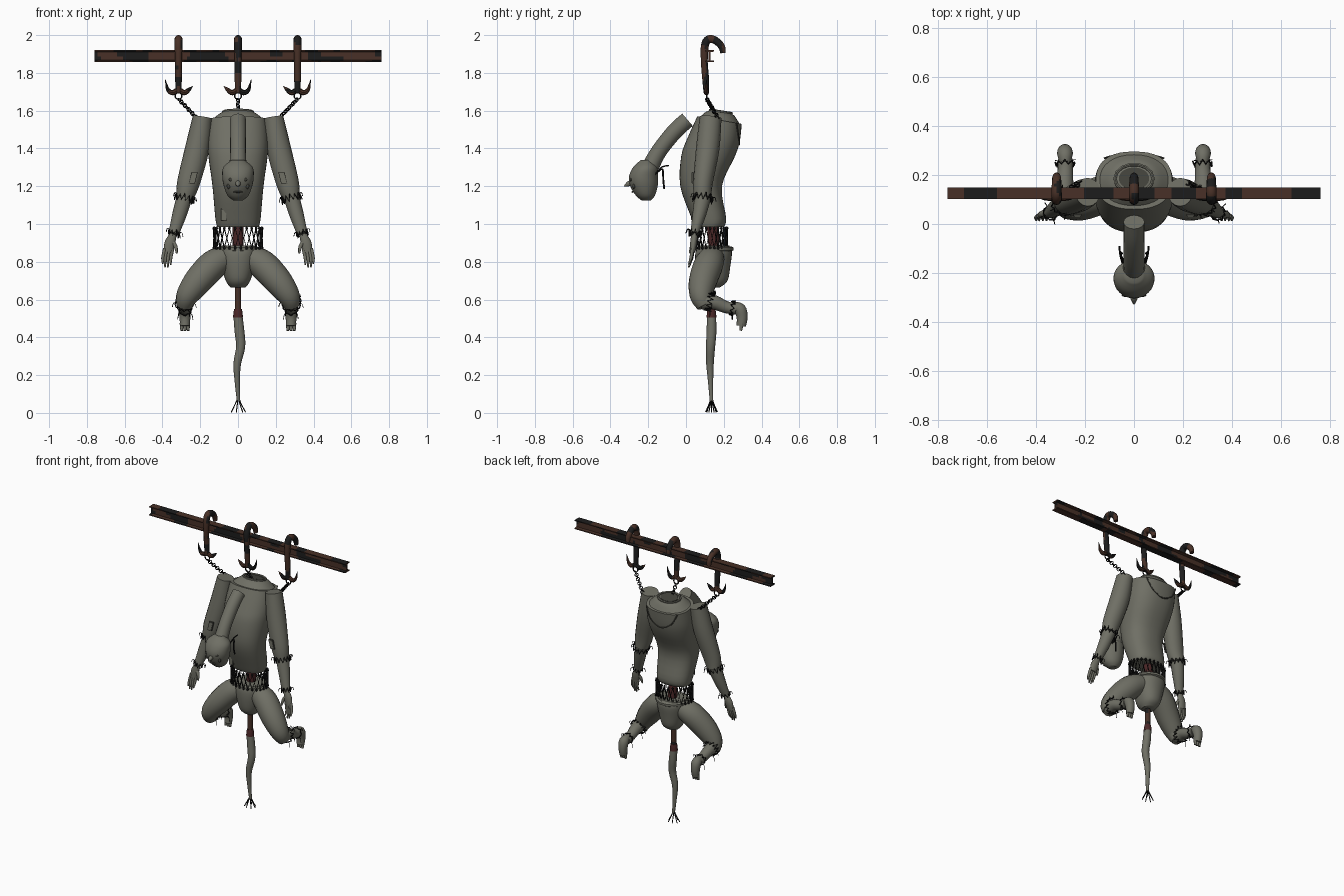
import bpy, bmesh, math, random
from math import sin, cos, pi, tau
from mathutils import Vector, noise

random.seed(4)
cube = bpy.data.objects.get("Cube")
if cube:
    bpy.data.objects.remove(cube)


def material(name, r, g, b):
    m = bpy.data.materials.new(name)
    m.use_nodes = True
    m.diffuse_color = (r, g, b, 1)
    m.node_tree.nodes["Principled BSDF"].inputs["Base Color"].default_value = (r, g, b, 1)
    return m


SKIN = material("grey skin", .16, .16, .13)
SHADE = material("dark skin", .055, .055, .045)
RUST = material("rust", .065, .03, .02)
IRON = material("black iron", .012, .012, .012)
WIRE = material("black wire", .006, .006, .006)
RED = material("dark red", .07, .02, .02)


def skin(bm, rings, closed=False):
    """Join rings of points into a surface, capped unless closed."""
    vs = [[bm.verts.new(p) for p in ring] for ring in rings]
    n = len(vs[0])
    for a, b in zip(vs, vs[1:] + vs[:1] if closed else vs[1:]):
        for i in range(n):
            j = (i + 1) % n
            bm.faces.new((a[i], a[j], b[j], b[i]))
    if not closed:
        bm.faces.new(vs[0])
        bm.faces.new(vs[-1])


def spline(keys, steps):
    out = []
    for i in range(len(keys) - 1):
        quad = [keys[max(i - 1, 0)], keys[i], keys[i + 1], keys[min(i + 2, len(keys) - 1)]]
        for k in range(steps):
            t = k / steps
            out.append(tuple(b + .5 * t * (c - a + t * (2 * a - 5 * b + 4 * c - d + t * (3 * (b - c) + d - a)))
                             for a, b, c, d in zip(*quad)))
    return out + [keys[-1]]


def sweep(bm, keys, r=None, n=16, steps=4, closed=False, ref=(1, 0, 0)):
    """Tube along keys (x, y, z, radius u, radius v), or of even radius r."""
    keys = [tuple(k) + (r, r) if r else tuple(k) for k in keys]
    keys = [k + (k[3],) if len(k) == 4 else k for k in keys]
    if not closed:
        keys = spline(keys, steps)
    pts, rings, u = [Vector(k[:3]) for k in keys], [], Vector(ref)
    last = len(pts) - 1
    for i, p in enumerate(pts):
        before, after = (pts[i - 1], pts[(i + 1) % len(pts)]) if closed else (pts[max(i - 1, 0)], pts[min(i + 1, last)])
        t = (after - before).normalized()
        u = (u - t * u.dot(t)).normalized()
        v = t.cross(u)
        rings.append([p + u * (keys[i][3] * cos(a)) + v * (keys[i][4] * sin(a))
                      for a in (tau * j / n for j in range(n))])
    skin(bm, rings, closed)


def loft(bm, sections, power=2.0, n=32, steps=4):
    """Stack of level ovals (z, front y, back y, half width, tilt)."""
    rings = []
    for z, f, b, w, tilt in spline(sections, steps):
        ring = []
        for a in (tau * j / n for j in range(n)):
            c, s = (math.copysign(abs(q) ** (2 / power), q) for q in (cos(a), sin(a)))
            ring.append((w * c, (f + b) / 2 + (b - f) / 2 * s, z + tilt * s))
        rings.append(ring)
    skin(bm, rings)


def ellipsoid(bm, centre, size):
    made = bmesh.ops.create_uvsphere(bm, u_segments=16, v_segments=10, radius=1)["verts"]
    for v in made:
        v.co = Vector(c + s * q for c, s, q in zip(centre, size, v.co))


def box(bm, centre, size, lean=0):
    for v in bmesh.ops.create_cube(bm, size=1)["verts"]:
        v.co = Vector(c + s * q for c, s, q in zip(centre, size, v.co))
        v.co.x += lean * (v.co.z - centre[2])


def ring(bm, centre, u, v, r):
    c, u, v = Vector(centre), Vector(u), Vector(v)
    sweep(bm, [c + u * cos(tau * i / 14) + v * sin(tau * i / 14) for i in range(14)],
          r, 6, closed=True, ref=u.cross(v))


def stitches(bm, centre, axis, r, teeth=13, h=.02):
    """Zigzag thread round a limb, with loose ends."""
    c, axis = Vector(centre), Vector(axis).normalized()
    u = axis.orthogonal().normalized()
    v = axis.cross(u)
    pts = []
    for i in range(teeth * 2):
        a = tau * i / (teeth * 2)
        out = u * cos(a) + v * sin(a)
        p = c + out * (r + random.uniform(0, .008)) + axis * (h * (-1) ** i * random.uniform(.6, 1.1))
        pts.append(p)
        if i % 4 == 0:
            sweep(bm, [p, p + out * .012, p + out * .018 + Vector((0, 0, -.02))], .002, 4, 3)
    sweep(bm, pts, .0035, 5, closed=True, ref=axis)


def finish(name, bm, *mats, rule=None):
    bmesh.ops.recalc_face_normals(bm, faces=bm.faces)
    for f in bm.faces:
        f.smooth = True
        if rule:
            f.material_index = int(rule(f.calc_center_median()))
    for e in bm.edges:
        e.smooth = e.calc_face_angle(0) < .75
    me = bpy.data.meshes.new(name)
    bm.to_mesh(me)
    bm.free()
    for m in mats:
        me.materials.append(m)
    ob = bpy.data.objects.new(name, me)
    bpy.context.collection.objects.link(ob)


def blotch(p):
    return noise.noise(Vector((p.x * 9, p.y * 20, p.z * 14))) > .08


# Rusty I-beam
bm = bmesh.new()
half = [(.024, 1.857), (.024, 1.864), (.005, 1.867), (.005, 1.888), (.005, 1.91), (.024, 1.913), (.024, 1.92)]
profile = [(.125 + y, z) for y, z in half] + [(.125 - y, z) for y, z in reversed(half)]
skin(bm, [[(-.76 + 1.52 * i / 90, y, z) for y, z in profile] for i in range(91)])
finish("beam", bm, RUST, IRON, rule=blotch)

# Hooks hung over the beam, with barbs, rings and chains
for x, side in ((-.315, "right"), (0, "middle"), (.315, "left")):
    s = -1 if x < 0 else 1
    bm = bmesh.new()
    bend = [(.196, 1.905, .014), (.188, 1.94, .018), (.155, 1.972, .02), (.12, 1.978, .021), (.1, 1.945, .021),
            (.097, 1.86, .018), (.103, 1.78, .018), (.108, 1.695, .015)]
    sweep(bm, [(x, y, z, r) for y, z, r in bend], n=12)
    for d, reach, tip in ((s, .07, 1.765), (-s, .075, 1.73)):
        sweep(bm, [(x, .108, 1.715, .013), (x + d * .03, .108, 1.695, .014),
                   (x + d * .056, .108, 1.712, .01), (x + d * reach, .108, tip, .001)], n=8, ref=(0, 1, 0))
    finish(side + "_hook", bm, RUST, IRON, rule=blotch)

    bm = bmesh.new()
    ring(bm, (x, .11, 1.678), (.018, 0, 0), (0, 0, .018), .004)
    a, b = Vector((x, .11, 1.662)), Vector((x * .69, .17, 1.56))
    links = 10 if x else 7
    d = (b - a).normalized()
    u = d.orthogonal().normalized()
    for i in range(links):
        cross = u if i % 2 else d.cross(u)
        ring(bm, a.lerp(b, (i + .5) / links), d * .011, cross * .011, .003)
    finish(side + "_chain", bm, WIRE)

# Torso with a slanted open collar
bm = bmesh.new()
loft(bm, [(.985, .05, .2, .11, 0), (1.03, .03, .213, .12, 0), (1.2, -.03, .19, .135, 0), (1.36, -.025, .26, .157, 0),
          (1.45, .01, .285, .162, -.01), (1.55, .06, .295, .155, -.02)], 2.4, 40)
finish("torso", bm, SKIN)
bm = bmesh.new()
loft(bm, [(1.545, .07, .285, .145, -.018), (1.578, .1, .262, .105, -.012), (1.592, .125, .245, .08, -.01)], 2.2)
finish("collar", bm, SKIN)
bm = bmesh.new()
loft(bm, [(1.59, .14, .23, .062, -.009), (1.597, .14, .23, .062, -.009)], steps=1)
finish("neck_opening", bm, SHADE)
bm = bmesh.new()
ring(bm, (0, .185, 1.595), (.078, 0, 0), (0, .058, -.009), .007)
finish("collar_rim", bm, SKIN)
bm = bmesh.new()
sweep(bm, [(-.12, .268, 1.535), (-.08, .278, 1.46), (0, .282, 1.42), (.08, .278, 1.46), (.12, .268, 1.535)],
      .004, 6, ref=(0, 1, 0))
finish("back_seam", bm, SHADE)

# Patches on the torso and arms
for name, x, y, z, lean in (("torso_patch", -.074, .032, 1.05, 0), ("right_arm_patch", -.237, .034, 1.245, .25),
                            ("left_arm_patch", .237, .034, 1.245, -.25)):
    for part, grow, mat in (("", 0, SKIN), ("_border", .007, SHADE)):
        bm = bmesh.new()
        box(bm, (x, y + grow / 3, z), (.026 + grow, .009, .055 + grow), lean)
        finish(name + part, bm, mat)

# Detached neck and hanging head
bm = bmesh.new()
sweep(bm, [(0, .008, 1.552, .043), (0, -.06, 1.49, .043), (0, -.14, 1.39, .042), (0, -.185, 1.31, .045)])
finish("neck", bm, SKIN)
bm = bmesh.new()
loft(bm, [(1.125, -.235, -.185, .025, 0), (1.15, -.265, -.165, .055, 0), (1.2, -.295, -.15, .075, 0),
          (1.25, -.302, -.148, .083, 0), (1.3, -.28, -.15, .078, 0), (1.338, -.24, -.18, .035, 0)])
sweep(bm, [(0, -.283, 1.225, .012), (0, -.305, 1.212, .014), (0, -.328, 1.2, .002)], n=10)
finish("head", bm, SKIN)
bm = bmesh.new()
for s in (-1, 1):
    ellipsoid(bm, (s * .033, -.29, 1.235), (.017, .007, .01))
    ellipsoid(bm, (s * .05, -.276, 1.2), (.01, .007, .014))
ellipsoid(bm, (0, -.282, 1.17), (.025, .006, .005))
finish("eyes_and_mouth", bm, SHADE)
bm = bmesh.new()
for s in (-1, 1):
    sweep(bm, [(s * .045, -.165, 1.26), (s * .055, -.13, 1.3), (s * .06, -.09, 1.31)], .004, 6)
    sweep(bm, [(s * .04, -.155, 1.27), (s * .055, -.125, 1.29), (s * .05, -.12, 1.23), (s * .055, -.115, 1.185)], .005, 6)
finish("head_wires", bm, WIRE)

# Pelvis, spine and the wire lattice at the waist
bm = bmesh.new()
loft(bm, [(.665, .1, .18, .04, 0), (.7, .065, .22, .065, 0), (.78, .05, .235, .088, 0), (.85, .05, .243, .1, 0),
          (.885, .065, .23, .095, 0)], 2.2)
finish("pelvis", bm, SKIN)
bm = bmesh.new()
ring(bm, (0, .15, .868), (.098, 0, 0), (0, .092, 0), .014)
finish("waist_lip", bm, SKIN)
bm = bmesh.new()
sweep(bm, [(0, .15, .87), (0, .14, 1.0)], .03)
finish("spine", bm, RED)
bm = bmesh.new()
teeth = 13
for phase in (0, 1):
    pts = [(.128 * cos(a), .128 + .09 * sin(a), .925 + .052 * (-1) ** (i + phase))
           for i, a in enumerate(pi * k / teeth for k in range(2 * teeth))]
    sweep(bm, pts, .0055, 6, closed=True, ref=(0, 0, 1))
    for x, y, z in pts:
        ellipsoid(bm, (x, y, z), (.007, .007, .009))
finish("waist_lattice", bm, WIRE)

# Arms, hands, legs and feet on both sides
for s, side in ((-1, "right"), (1, "left")):
    def limb(name, *paths):
        b = bmesh.new()
        for path in paths:
            sweep(b, [(s * k[0],) + k[1:] for k in path])
        finish(side + name, b, SKIN)

    limb("_upper_arm", [(.188, .13, 1.565, .052, .058), (.216, .115, 1.4, .064, .062), (.262, .09, 1.22, .06, .052),
                        (.282, .088, 1.14, .046, .046)])
    limb("_forearm", [(.284, .088, 1.14, .042, .044), (.31, .07, 1.05, .038, .036), (.34, .045, .95, .028, .022)])
    fingers = [[(x - .008, .035, .87, .009), (x + .002, .03 - .1 * (x - .36), .82, .0085),
                (x + .002, .015, tip, .004)] for x, tip in ((.354, .785), (.369, .77), (.384, .772), (.396, .79))]
    limb("_hand", [(.342, .045, .945, .018, .016), (.36, .04, .9, .028, .018), (.37, .035, .85, .024, .012)],
         [(.348, .04, .91, .012), (.33, .03, .88, .01), (.324, .02, .845, .005)], *fingers)
    limb("_thigh", [(.06, .14, .825, .065), (.13, .12, .785, .078), (.21, .09, .7, .075), (.268, .08, .62, .06),
                    (.284, .1, .565, .042)])
    limb("_shin", [(.283, .085, .59, .044), (.284, .15, .585, .038), (.28, .21, .56, .032), (.28, .265, .55, .03)])
    toes = [[(x, .295, .475, .011), (x, .29, .435, .007)] for x in (.264, .281, .298)]
    limb("_foot", [(.28, .25, .565, .022), (.281, .285, .55, .032), (.281, .297, .505, .029), (.281, .292, .46, .025)],
         *toes)
    bm = bmesh.new()
    stitches(bm, (s * .283, .088, 1.135), (s * -.25, .1, 1), .047)
    stitches(bm, (s * .34, .045, .95), (s * -.3, .2, 1), .026, 9, .014)
    stitches(bm, (s * .283, .125, .588), (0, 1, -.2), .045)
    stitches(bm, (s * .28, .245, .555), (0, 1, -.2), .033, 8, .01)
    finish(side + "_stitches", bm, WIRE)

# Rod, collar and frayed tail
bm = bmesh.new()
sweep(bm, [(0, .135, .7), (0, .135, .5)], .017, steps=16)
finish("tail_rod", bm, RUST, IRON, rule=blotch)
bm = bmesh.new()
sweep(bm, [(0, .135, .55, .02), (0, .135, .53, .024), (0, .135, .505, .026)])
finish("tail_collar", bm, RED)
bm = bmesh.new()
sweep(bm, [(0, .135, .51, .024), (.008, .135, .43, .026), (.014, .13, .35, .024), (-.004, .127, .26, .02),
           (-.004, .13, .17, .014), (.003, .135, .06, .009)])
finish("tail", bm, SKIN)
bm = bmesh.new()
for i in range(7):
    a = tau * i / 7
    sweep(bm, [(.003, .135, .09), (.015 * cos(a), .135 + .012 * sin(a), .05),
               (.04 * cos(a), .135 + .032 * sin(a), .004)], .003, 5)
finish("tail_wires", bm, WIRE)
